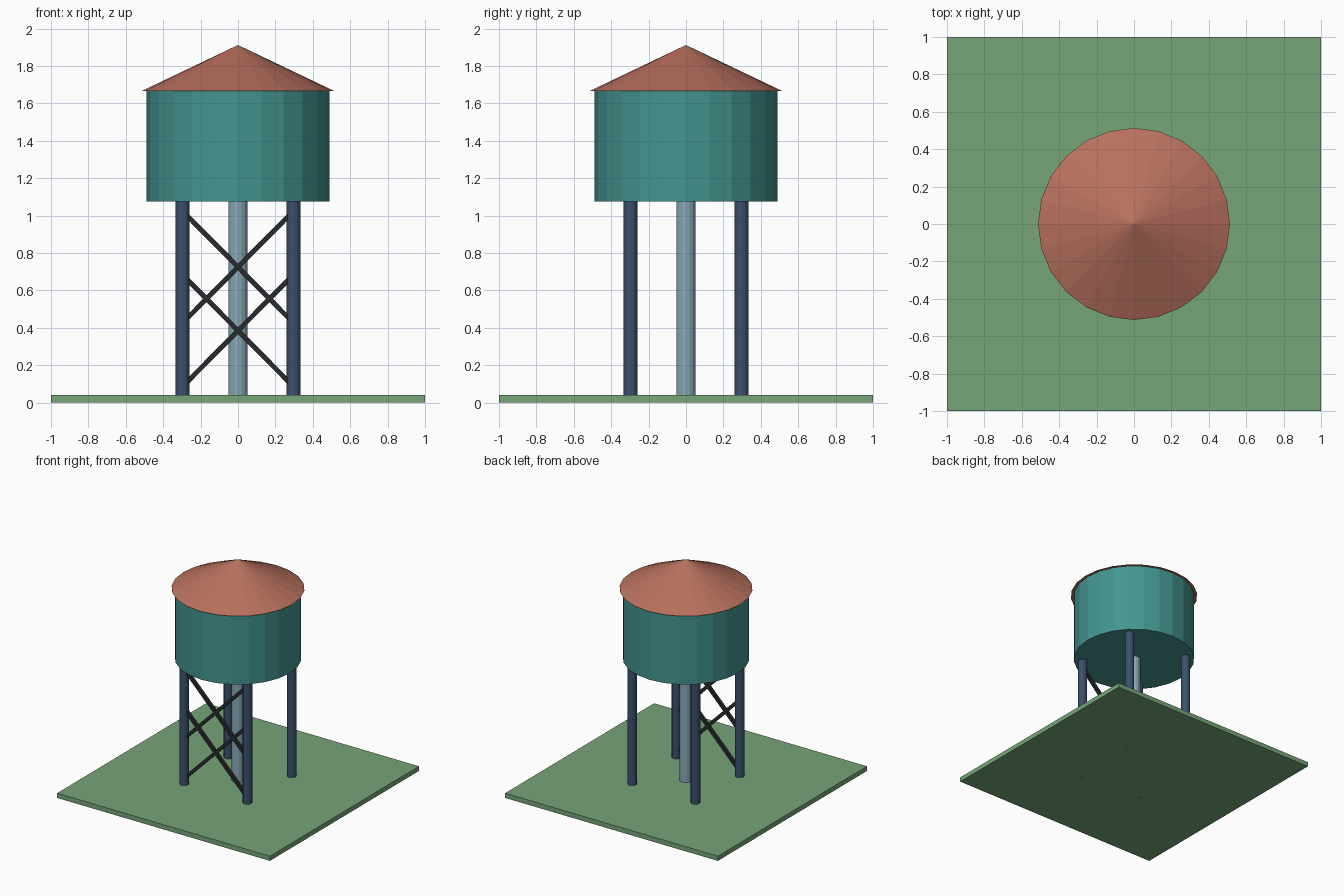
import bpy
from math import atan2, hypot, pi

if "Cube" in bpy.data.objects:
    bpy.data.objects.remove(bpy.data.objects["Cube"])


def paint(name, rgb):
    m = bpy.data.materials.new(name)
    m.diffuse_color = (*[c ** 2.2 for c in rgb], 1)
    m.use_nodes = True
    m.node_tree.nodes["Principled BSDF"].inputs["Base Color"].default_value = m.diffuse_color
    return m


GREEN = paint("grass", (0.46, 0.64, 0.47))
NAVY = paint("leg_paint", (0.24, 0.32, 0.42))
BLACK = paint("brace_paint", (0.17, 0.18, 0.19))
TEAL = paint("tank_paint", (0.27, 0.58, 0.56))
RUST = paint("roof_paint", (0.72, 0.44, 0.37))
STEEL = paint("pipe_paint", (0.53, 0.66, 0.71))


def finish(name, mat):
    ob = bpy.context.object
    ob.name = name
    ob.data.materials.append(mat)
    return ob


def box(name, loc, size, mat, tilt=0):
    bpy.ops.mesh.primitive_cube_add(size=1, location=loc, rotation=(0, tilt, 0))
    bpy.context.object.scale = size
    return finish(name, mat)


def tube(name, x, y, z0, z1, r0, mat, sides, r1=None):
    bpy.ops.mesh.primitive_cone_add(vertices=sides, radius1=r0,
                                    radius2=r0 if r1 is None else r1,
                                    depth=z1 - z0, location=(x, y, (z0 + z1) / 2))
    return finish(name, mat)


LEG = 0.297  # leg offset from the centre

# Ground slab
box("ground_slab", (0, 0, 0.02), (2, 2, 0.04), GREEN)

# Four legs and the central pipe
for sx, side in ((-1, "left"), (1, "right")):
    for sy, end in ((-1, "front"), (1, "back")):
        tube(f"{end}_{side}_leg", sx * LEG, sy * LEG, 0, 1.08, 0.037, NAVY, 12)
tube("central_pipe", 0, 0, 0.04, 1.08, 0.052, STEEL, 16)

# Two crossed pairs of braces on the front
RISE = 0.30
for z, level in ((0.385, "lower"), (0.725, "upper")):
    for s, way in ((-1, "rising"), (1, "falling")):
        box(f"{level}_{way}_brace", (0, -LEG, z),
            (2 * hypot(LEG, RISE), 0.026, 0.026), BLACK, s * atan2(RISE, LEG))

# Tank and conical roof
tube("tank", 0, 0, 1.075, 1.67, 0.488, TEAL, 24)
tube("roof", 0, 0, 1.667, 1.912, 0.513, RUST, 24, 0)
